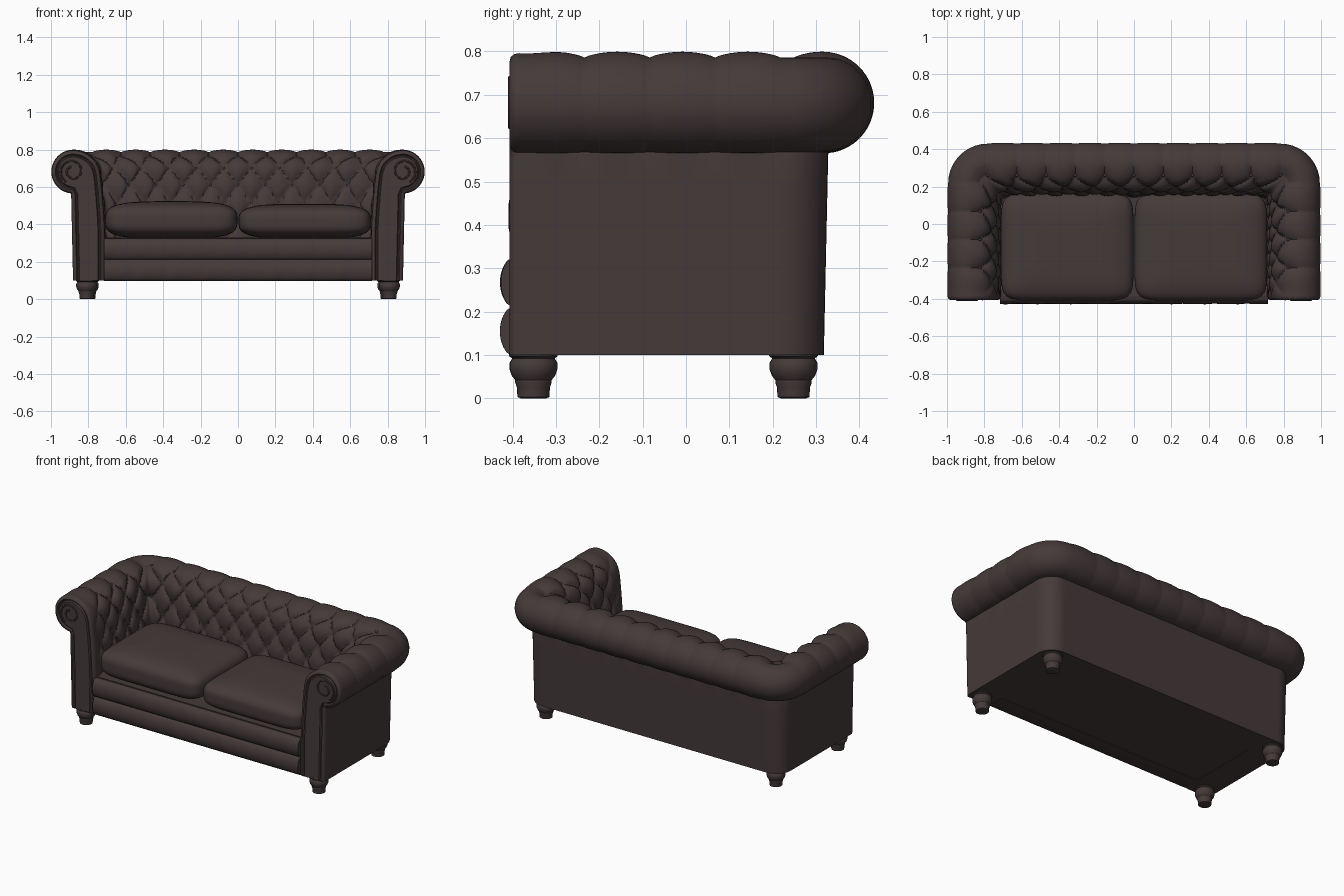
import bpy, bmesh, math
from mathutils import Vector, Matrix

if "Cube" in bpy.data.objects:
    bpy.data.objects.remove(bpy.data.objects["Cube"])

leather = bpy.data.materials.new("dark brown leather")
leather.diffuse_color = (0.060, 0.042, 0.042, 1)
leather.use_nodes = True
leather.node_tree.nodes["Principled BSDF"].inputs["Base Color"].default_value = leather.diffuse_color


def finish(name, bm, angle=40):
    bmesh.ops.recalc_face_normals(bm, faces=bm.faces)
    me = bpy.data.meshes.new(name)
    bm.to_mesh(me)
    bm.free()
    ob = bpy.data.objects.new(name, me)
    bpy.context.collection.objects.link(ob)
    me.materials.append(leather)
    bpy.ops.object.select_all(action='DESELECT')
    ob.select_set(True)
    bpy.context.view_layer.objects.active = ob
    bpy.ops.object.shade_smooth_by_angle(angle=math.radians(angle))
    return ob


def skin(bm, rows, cyclic=True, caps=True):
    """Bridge rows of points into a surface."""
    vs = [[bm.verts.new(p) for p in r] for r in rows]
    n = len(rows[0])
    for a, b in zip(vs, vs[1:]):
        for i in range(n if cyclic else n - 1):
            j = (i + 1) % n
            bm.faces.new((a[i], a[j], b[j], b[i]))
    if caps:
        bm.faces.new(vs[0])
        bm.faces.new(vs[-1])


# U-shaped path round the arms and back, offset outward by d; k runs 0..5
X, YB, YF = 0.882, 0.318, -0.385


def path(k, d):
    side = 1 if k <= 2.5 else -1
    k = min(k, 5 - k)
    r = max(0.1 + d, 0.02)
    cx, cy = X + d - r, YB + d - r
    if k <= 1:
        x, y = X + d, YF + (cy - YF) * k
    elif k <= 2:
        a = (k - 1) * math.pi / 2
        x, y = cx + r * math.cos(a), cy + r * math.sin(a)
    else:
        x, y = cx * (2.5 - k) * 2, YB + d
    return side * x, y


def tuft_u(k):
    side = 1 if k <= 2.5 else -1
    k = min(k, 5 - k)
    return side * (9 - 4 * k if k <= 1 else 5 if k <= 2 else 10 * (2.5 - k))


def tuft_k(u):
    a = abs(u)
    k = (9 - a) / 4 if a > 5 else 2.5 - a / 10
    return k if u >= 0 else 5 - k


# Cross-section: outer wall, scroll roll, tufted inner face -> (d, z, weight, t)
prof = [(0.01 * i / 6, 0.10 + 0.46 * i / 6, 0, 0) for i in range(7)]
for i in range(29):
    a = math.radians(-85 + 175 * i / 28)
    prof.append((0.115 * math.cos(a), 0.681 + 0.115 * math.sin(a), 0.10 + 0.3 * (i / 28) ** 3, 0))
ctrl = [Vector(p) for p in [(0.05, 0.785), (0, 0.796), (-0.06, 0.783), (-0.112, 0.745), (-0.14, 0.69),
                            (-0.153, 0.6), (-0.165, 0.45), (-0.17, 0.33), (-0.17, 0.22), (-0.17, 0.10), (-0.17, 0)]]
t, last = 0, ctrl[1]
for i in range(1, len(ctrl) - 2):
    p0, p1, p2, p3 = ctrl[i - 1:i + 3]
    n = 9 if i < 7 else 3
    for s in range(1, n + 1):
        f = s / n
        p = 0.5 * (2 * p1 + (p2 - p0) * f + (2 * p0 - 5 * p1 + 4 * p2 - p3) * f * f
                   + (3 * p1 - p0 - 3 * p2 + p3) * f ** 3)
        t += (p - last).length
        last = p
        w = min(1, 0.4 + t * 6) if p.y > 0.25 else 0
        prof.append((p.x, p.y, w, t))
norm = []
for i in range(len(prof)):
    a, b = prof[max(i - 1, 0)], prof[min(i + 1, len(prof) - 1)]
    v = Vector((b[1] - a[1], a[0] - b[0])).normalized()
    norm.append(v)
T0, B, AMP = 0.07, 0.2, 0.034


def section(k, inset=0.0, y=None):
    u, row = tuft_u(k), []
    fade = min(1, (9 - abs(u)) / 0.7)
    for (d, z, w, t), n in zip(prof, norm):
        v = max(0, (t - T0) / B)
        puff = abs(math.sin(math.pi * (u + v)) * math.sin(math.pi * (u - v))) ** 0.35
        h = AMP * w * fade * (puff - 0.75) - inset
        px, py = path(k, d + n.x * h)
        row.append((px, py if y is None else y, z + n.y * h))
    return row


# Arms and back in one sweep, with a piped border on the arm fronts
edge = [(0.036, -0.406), (0.031, -0.398), (0.026, -0.398), (0.02, -0.407), (0.008, -0.404), (0.002, -0.396)]
ks = [i / 56 for i in range(57)] + [1 + i / 10 for i in range(1, 10)] + [2 + i / 140 for i in range(141)]
ks += [3 + i / 10 for i in range(1, 10)] + [4 + i / 56 for i in range(57)]
rows = [section(0, e, y) for e, y in edge] + [section(k) for k in ks]
rows += [section(5, e, y) for e, y in reversed(edge)]
bm = bmesh.new()
skin(bm, rows)
finish("tufted_arms_and_back", bm, 50)

# Upholstery buttons at the diamond corners
bm = bmesh.new()
for m in range(0, 4):
    i = min(range(36, len(prof)), key=lambda q: abs(prof[q][3] - T0 - m * B / 2))
    d, z, w, _ = prof[i]
    off = -AMP * w * 0.75 + 0.002
    for c in range(-8, 9):
        u = c + (0.5 if m % 2 else 0)
        if abs(u) < 8.4:
            px, py = path(tuft_k(u), d + norm[i].x * off)
            bmesh.ops.create_uvsphere(bm, u_segments=10, v_segments=6, radius=0.009,
                                      matrix=Matrix.Translation((px, py, z + norm[i].y * off)))
finish("buttons", bm)

# Base frame filling the floor under the seat
bm = bmesh.new()
foot = [path(i / 20, -0.006) for i in range(101)]
skin(bm, [[(x, y, z) for x, y in foot] for z in (0.102, 0.33)])
finish("base_frame", bm)

# Front rail with two padded rolls
bm = bmesh.new()
rows = []
for i in range(73):
    x = -0.716 + 1.432 * i / 72
    row = [(x, -0.3, 0.098)]
    for j in range(33):
        f = j / 16
        wave = 0.0015 * math.sin(x * 37 + 2 * (j > 16)) + 0.001 * math.sin(x * 71)
        puff = abs(math.sin(math.pi * f)) ** 0.55
        row.append((x, -0.402 - puff * (0.025 + wave), 0.098 + 0.113 * f))
    rows.append(row + [(x, -0.3, 0.324)])
skin(bm, rows)
finish("front_rail", bm, 60)


# Seat cushions: softly squared pillows
def cushion(name, cx, hz):
    bm = bmesh.new()
    rows = []
    for i in range(1, 40):
        a = -math.pi / 2 + math.pi * i / 40
        c, s = math.cos(a), math.sin(a)
        r = (abs(c) ** 3.4 + abs(s) ** 3.4) ** (-1 / 3.4)
        row = []
        for j in range(112):
            b = 2 * math.pi * j / 112
            cb, sb = math.cos(b), math.sin(b)
            q = (abs(cb) ** 8 + abs(sb) ** 8) ** (-1 / 8)
            row.append((cx + 0.354 * q * cb * r * c, -0.122 + 0.288 * q * sb * r * c, 0.322 + hz + hz * r * s))
        rows.append(row)
    skin(bm, rows)
    finish(name, bm, 60)


cushion("left_seat_cushion", -0.357, 0.101)
cushion("right_seat_cushion", 0.357, 0.094)

# Spiral scroll on each arm front
for side, name in ((-1, "left_scroll"), (1, "right_scroll")):
    bm = bmesh.new()
    rows = []
    for i in range(61):
        a = math.radians(-60 + 500 * i / 60)
        r = 0.068 - 0.045 * i / 60
        rad = Vector((math.cos(a) * side, 0, math.sin(a)))
        ctr = Vector((side * (X + 0.003), -0.405, 0.684)) + rad * r
        rows.append([ctr + 0.006 * (rad * math.cos(q * math.pi / 4) + Vector((0, math.sin(q * math.pi / 4), 0)))
                     for q in range(8)])
    skin(bm, rows)
    finish(name, bm)

# Turned legs
leg = [(0.030, 0), (0.037, 0.003), (0.038, 0.025), (0.042, 0.036), (0.042, 0.042), (0.050, 0.052),
       (0.055, 0.066), (0.055, 0.082), (0.049, 0.092), (0.056, 0.097), (0.056, 0.106)]
for name, x, y in (("front_left_leg", -0.81, -0.352), ("front_right_leg", 0.81, -0.352),
                   ("back_left_leg", -0.80, 0.248), ("back_right_leg", 0.80, 0.248)):
    bm = bmesh.new()
    skin(bm, [[(x + r * math.cos(q * math.pi / 14), y + r * math.sin(q * math.pi / 14), z) for q in range(28)]
              for r, z in leg])
    finish(name, bm, 35)
